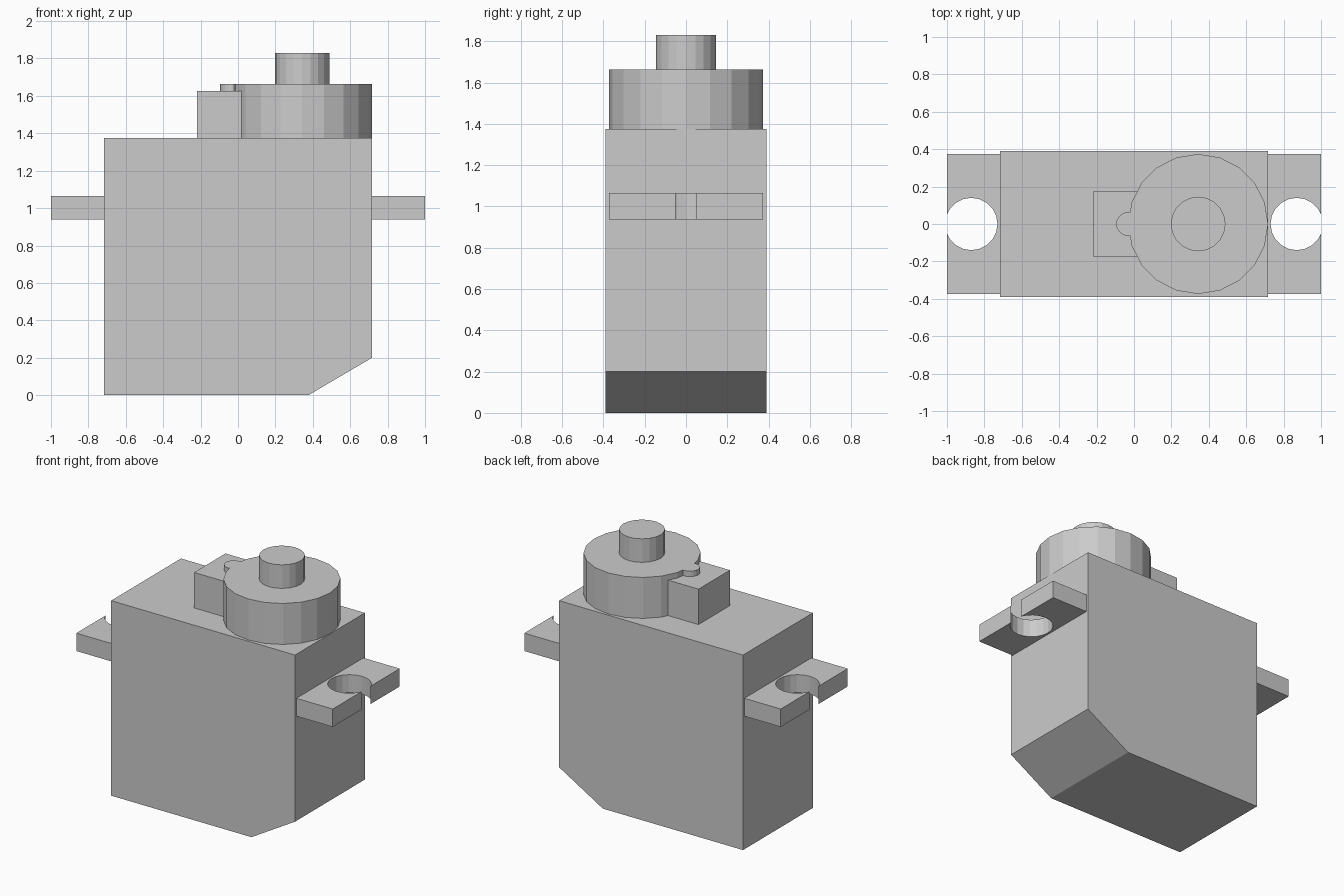
import bpy, bmesh, math
from mathutils import Vector

if "Cube" in bpy.data.objects:
    bpy.data.objects.remove(bpy.data.objects["Cube"])


def prism(name, points, direction):
    """Extrude a closed 3D outline along a direction into a solid."""
    bm = bmesh.new()
    face = bm.faces.new([bm.verts.new(p) for p in points])
    result = bmesh.ops.extrude_face_region(bm, geom=[face], use_keep_orig=True)
    moved = [v for v in result["geom"] if isinstance(v, bmesh.types.BMVert)]
    bmesh.ops.translate(bm, verts=moved, vec=Vector(direction))
    bmesh.ops.recalc_face_normals(bm, faces=bm.faces)
    mesh = bpy.data.meshes.new(name)
    bm.to_mesh(mesh)
    bm.free()
    obj = bpy.data.objects.new(name, mesh)
    bpy.context.collection.objects.link(obj)
    return obj


def upright(name, outline, z0, z1):
    return prism(name, [(x, y, z0) for x, y in outline], (0, 0, z1 - z0))


def circle(cx, r, sides=20):
    return [(cx + r * math.cos(2 * math.pi * i / sides),
             r * math.sin(2 * math.pi * i / sides)) for i in range(sides)]


# Body: side profile with one chamfered lower corner
profile = [(-0.717, 0), (0.377, 0), (0.717, 0.2), (0.717, 1.375), (-0.717, 1.375)]
prism("motor_case", [(x, -0.389, z) for x, z in profile], (0, 0.778, 0))

# Gear housing, its small side boss and the output shaft
upright("gear_housing", circle(0.343, 0.374), 1.375, 1.664)
upright("output_shaft", circle(0.343, 0.146), 1.664, 1.83)
upright("small_boss", circle(-0.032, 0.063), 1.625, 1.664)

# Block beside the gear housing
upright("housing_block", [(-0.22, -0.175), (0.06, -0.175), (0.06, 0.175), (-0.22, 0.175)],
        1.375, 1.625)

# Mounting tabs, each with a round screw slot open at the outer end
slot = [(1.0, 0.05)] + circle(0.87, 0.14)[2:19] + [(1.0, -0.05)]
tab = slot + [(1.0, -0.373), (0.717, -0.373), (0.717, 0.373), (1.0, 0.373)]
for side, label in ((1, "right"), (-1, "left")):
    upright(label + "_mounting_tab", [(side * x, y) for x, y in tab], 0.938, 1.064)
